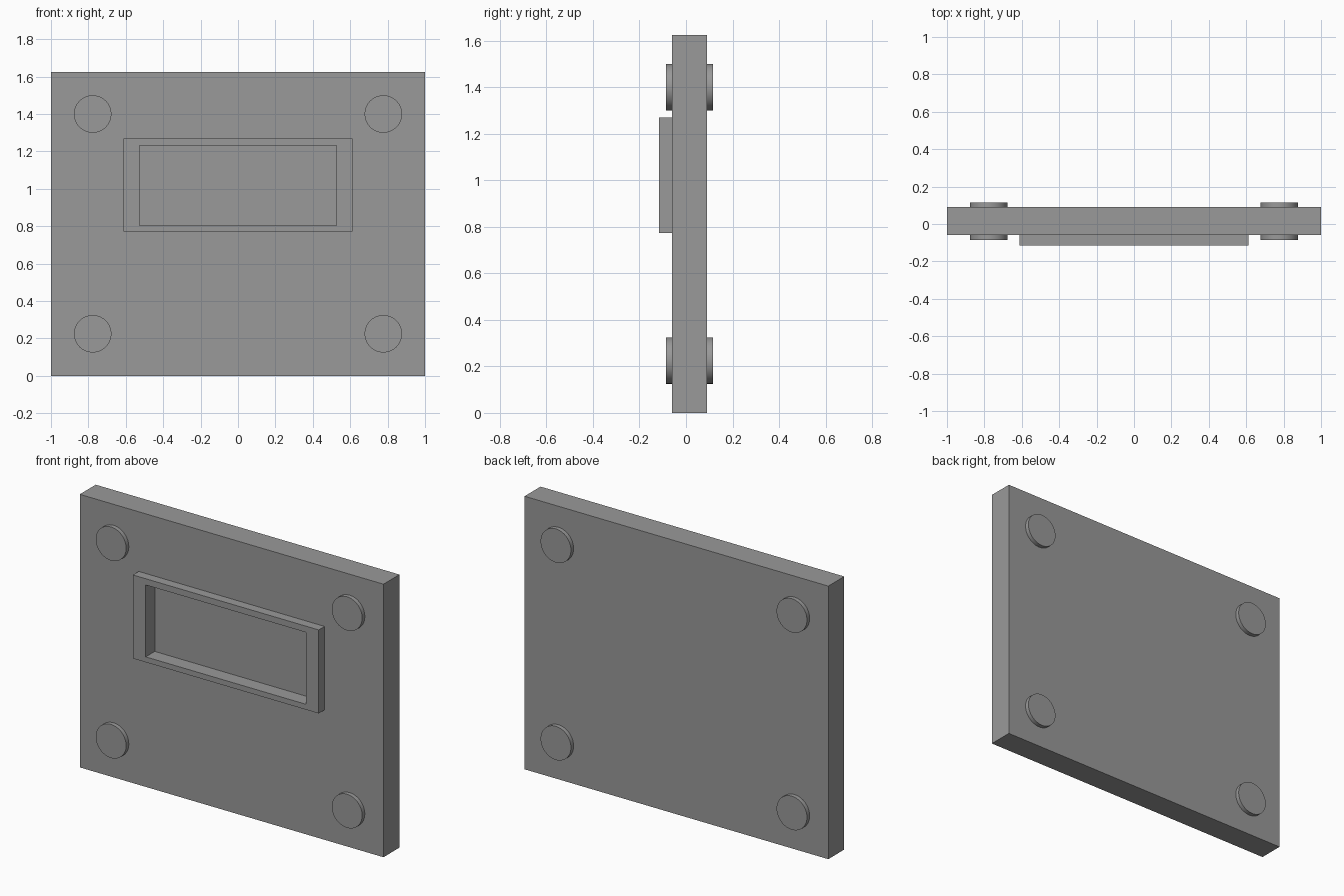
import bpy
from math import pi, radians

default = bpy.data.objects.get("Cube")
if default:
    bpy.data.objects.remove(default)

grey = bpy.data.materials.new("plain grey")
grey.use_nodes = True
colour = (0.32, 0.32, 0.32, 1)
grey.diffuse_color = colour
grey.node_tree.nodes["Principled BSDF"].inputs["Base Color"].default_value = colour


def box(name, half_width, y0, y1, z0, z1):
    """Box centred on x, spanning the given depth and height."""
    bpy.ops.mesh.primitive_cube_add(size=1, location=(0, (y0 + y1) / 2, (z0 + z1) / 2))
    ob = bpy.context.object
    ob.name = name
    ob.scale = (2 * half_width, y1 - y0, z1 - z0)
    bpy.ops.object.transform_apply(location=True, rotation=True, scale=True)
    ob.data.materials.append(grey)
    return ob


# Main slab and the raised window frame on its front
panel = box("panel", 1, -0.06, 0.09, 0, 1.625)
frame = box("window_frame", 0.612, -0.115, -0.06, 0.773, 1.27)

# Window recess cut through the frame and a little into the slab
cutter = box("window_cutter", 0.527, -0.2, -0.03, 0.805, 1.233)
cutter.hide_render = True
for ob in (panel, frame):
    cut = ob.modifiers.new("window recess", "BOOLEAN")
    cut.operation = "DIFFERENCE"
    cut.solver = "EXACT"
    cut.object = cutter
    bpy.context.view_layer.objects.active = ob
    bpy.ops.object.modifier_apply(modifier=cut.name)
bpy.data.objects.remove(cutter)

# Round pegs through the four corners, showing front and back
for side, x in (("right", -0.777), ("left", 0.777)):
    for level, z in (("lower", 0.225), ("upper", 1.4)):
        bpy.ops.mesh.primitive_cylinder_add(
            vertices=64, radius=0.1, depth=0.2, location=(x, 0.015, z), rotation=(pi / 2, 0, 0))
        peg = bpy.context.object
        peg.name = f"{level}_{side}_peg"
        peg.data.materials.append(grey)
        bpy.ops.object.shade_smooth_by_angle(angle=radians(30))
